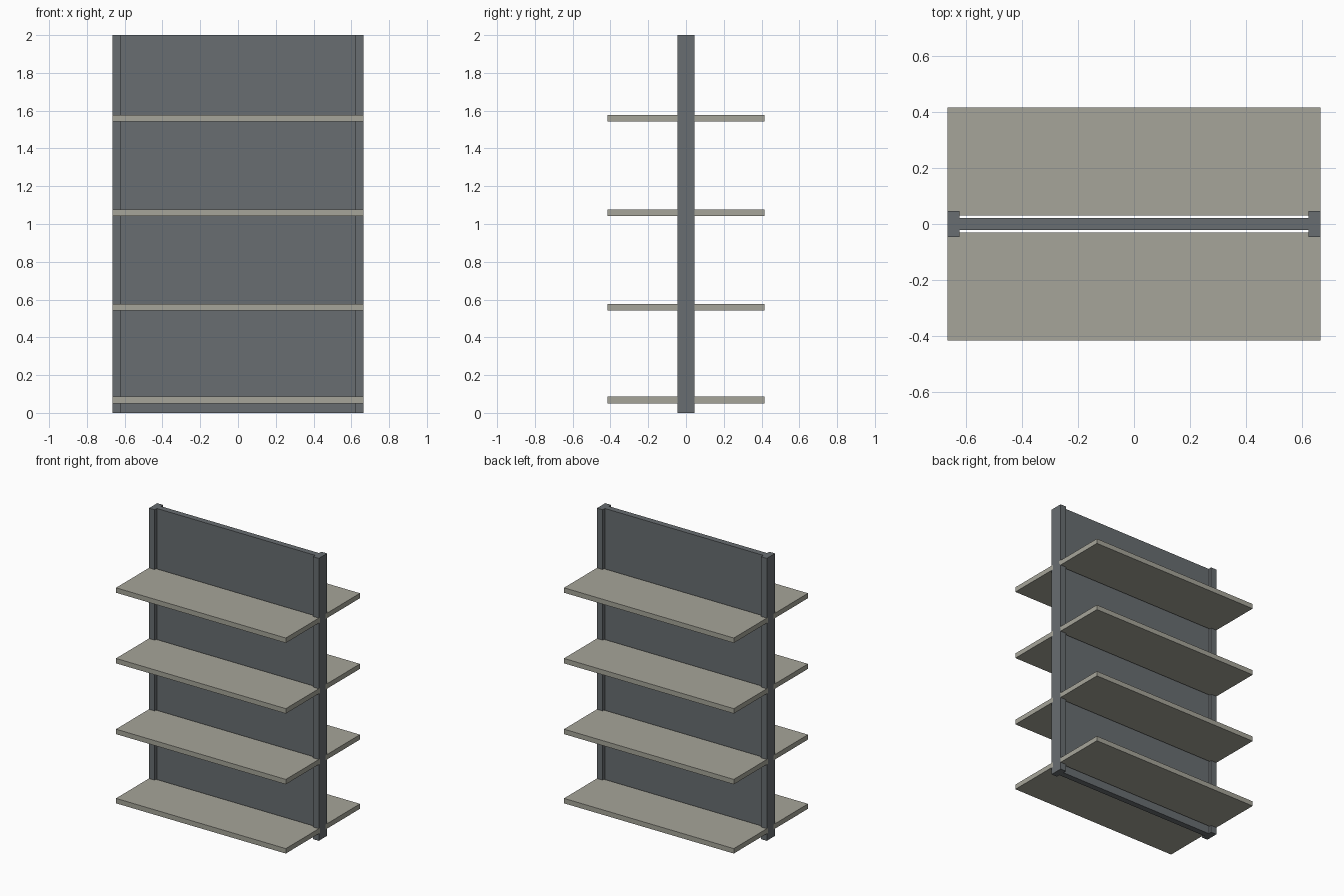
import bpy

if "Cube" in bpy.data.objects:
    bpy.data.objects.remove(bpy.data.objects["Cube"])


def material(name, color):
    mat = bpy.data.materials.new(name)
    mat.diffuse_color = (*color, 1)
    mat.use_nodes = True
    mat.node_tree.nodes["Principled BSDF"].inputs["Base Color"].default_value = mat.diffuse_color
    return mat


def box(name, x, y, z, mat):
    """Box spanning the given (min, max) ranges."""
    bpy.ops.mesh.primitive_cube_add(size=1, location=[sum(r) / 2 for r in (x, y, z)])
    obj = bpy.context.object
    obj.name = name
    obj.scale = [r[1] - r[0] for r in (x, y, z)]
    bpy.ops.object.transform_apply(location=False, rotation=False, scale=True)
    obj.data.materials.append(mat)
    return obj


frame_mat = material("dark_steel", (0.14, 0.155, 0.165))
shelf_mat = material("light_shelf", (0.38, 0.375, 0.32))

HALF_W = 0.665
POST_IN = 0.621

# Central back panel
box("back_panel", (-POST_IN, POST_IN), (-0.021, 0.021), (0, 2), frame_mat)

# Upright posts at both ends
box("left_post", (-HALF_W, -POST_IN), (-0.046, 0.046), (0, 2), frame_mat)
box("right_post", (POST_IN, HALF_W), (-0.046, 0.046), (0, 2), frame_mat)

# Four shelf levels on both sides
for level, z in enumerate((0.051, 0.541, 1.042, 1.542), 1):
    for side, y in (("front", (-0.415, -0.03)), ("back", (0.03, 0.415))):
        box(f"{side}_shelf_{level}", (-HALF_W, HALF_W), y, (z, z + 0.035), shelf_mat)
